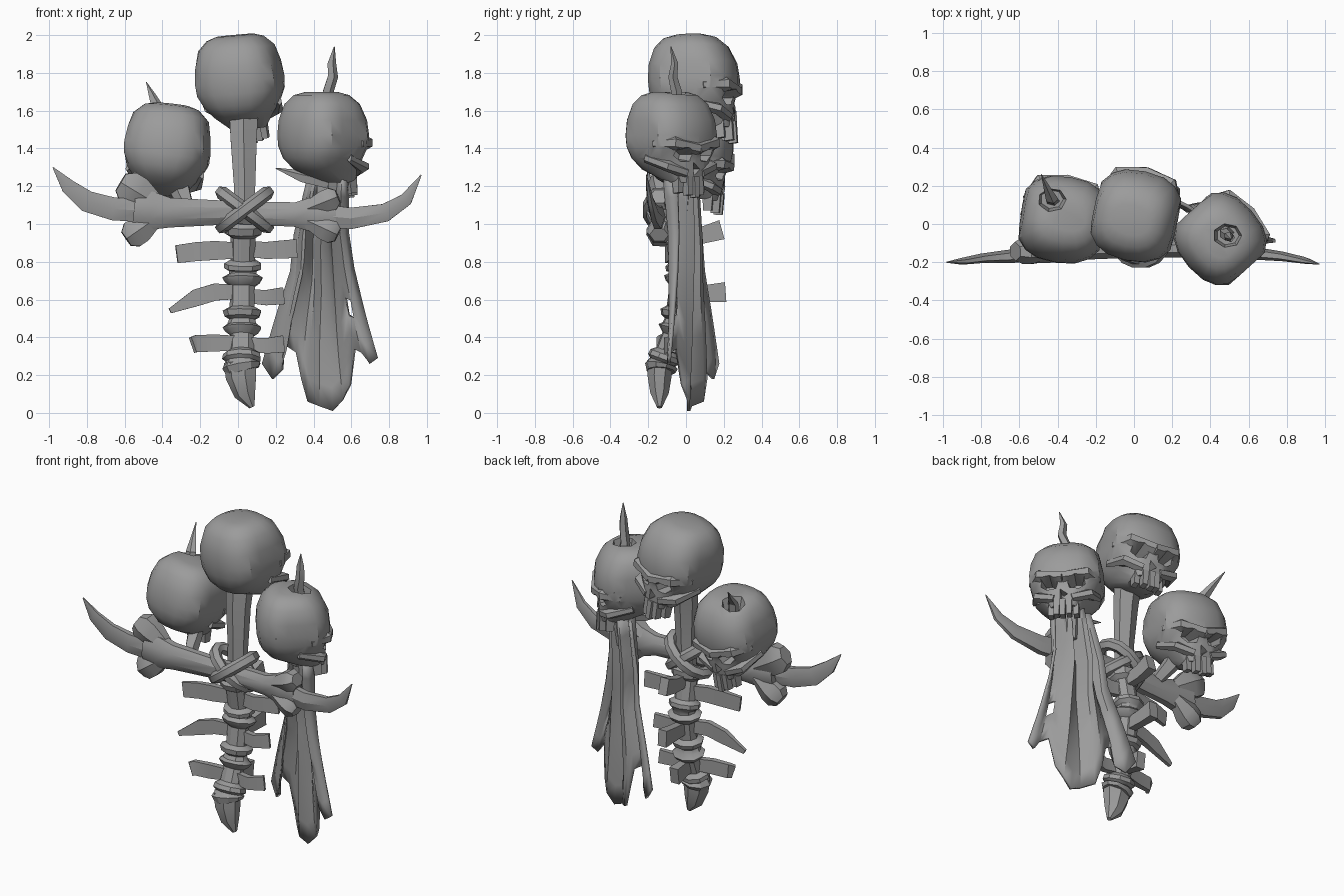
import bpy, bmesh, math
from mathutils import Vector, Matrix

if "Cube" in bpy.data.objects:
    bpy.data.objects.remove(bpy.data.objects["Cube"])

bone = bpy.data.materials.new("bone_grey")
bone.diffuse_color = (0.33, 0.33, 0.33, 1)
bone.use_nodes = True
bone.node_tree.nodes["Principled BSDF"].inputs["Base Color"].default_value = bone.diffuse_color


def finish(name, bm):
    bmesh.ops.recalc_face_normals(bm, faces=bm.faces)
    me = bpy.data.meshes.new(name)
    bm.to_mesh(me)
    bm.free()
    me.materials.append(bone)
    ob = bpy.data.objects.new(name, me)
    bpy.context.collection.objects.link(ob)
    return ob


def loft(bm, rings, closed=False):
    """Skin a list of point rings; cap the ends unless closed."""
    vr = [[bm.verts.new(p) for p in r] for r in rings]
    n = len(vr[0])
    pairs = list(zip(vr, vr[1:])) + ([(vr[-1], vr[0])] if closed else [])
    for a, b in pairs:
        for i in range(n):
            j = (i + 1) % n
            bm.faces.new((a[i], a[j], b[j], b[i]))
    if not closed:
        bm.faces.new(vr[0])
        bm.faces.new(vr[-1])


def sweep(bm, pts, radii, sides=6, ref=(0, 1, 0), closed=False):
    """Tube along pts; radii = (across, along ref). Four sides give half sizes."""
    pts = [Vector(p) for p in pts]
    n, rings = len(pts), []
    k4 = 1.414 if sides == 4 else 1
    for k, p in enumerate(pts):
        a = pts[(k - 1) % n] if closed else pts[max(k - 1, 0)]
        b = pts[(k + 1) % n] if closed else pts[min(k + 1, n - 1)]
        t = (b - a).normalized()
        s = t.cross(Vector(ref)).normalized()
        v = s.cross(t)
        rs, rv = radii[k][0] * k4, radii[k][1] * k4
        ang = [2 * math.pi * (i + .5) / sides for i in range(sides)]
        rings.append([p + s * rs * math.cos(q) + v * rv * math.sin(q) for q in ang])
    loft(bm, rings, closed)


def tube(name, pts, radii, **kw):
    bm = bmesh.new()
    sweep(bm, pts, radii, **kw)
    return finish(name, bm)


def cut(ob, cutter, op='DIFFERENCE'):
    m = ob.modifiers.new("cut", 'BOOLEAN')
    m.operation, m.object, m.solver = op, cutter, 'EXACT'
    bpy.context.view_layer.objects.active = ob
    bpy.ops.object.modifier_apply(modifier=m.name)
    bpy.data.objects.remove(cutter)


# ---- skull: cranium rings of (z, half width, back, front), flattened temples
def make_cranium():
    prof = [(.228, .1, -.1, .05), (.212, .15, -.16, .11), (.165, .2, -.205, .165), (.08, .23, -.235, .205),
            (0, .24, -.24, .215), (-.06, .235, -.235, .21), (-.12, .2, -.22, .19), (-.18, .15, -.17, .19),
            (-.25, .09, .0, .185)]
    rings = []
    for z, w, yb, yf in prof:
        r = []
        for i in range(18):
            q = 2 * math.pi * (i + .5) / 18
            c, s = math.cos(q), math.sin(q)
            se = lambda v: math.copysign(abs(v) ** .8, v)
            x = max(-.215, min(.215, w * se(c)))
            r.append((x, (yf + yb) / 2 + (yf - yb) / 2 * se(s), z))
        rings.append(r)
    bm = bmesh.new()
    loft(bm, rings)
    ob = finish("cranium", bm)
    for sx in (-1, 1):
        # brow ridge and cheekbone merged into the cranium
        cut(ob, tube("brow", [(sx * .2, .07, -.045), (sx * .14, .17, -.04), (sx * -.005, .195, -.07)],
                     [(.025, .025), (.045, .04), (.045, .035)], sides=6, ref=(0, 0, 1)), 'UNION')
        cut(ob, tube("cheek", [(sx * .2, .0, -.12), (sx * .15, .135, -.165), (sx * .05, .165, -.2)],
                     [(.012, .025), (.045, .03), (.03, .03)], sides=6, ref=(0, 0, 1)), 'UNION')
    for sx in (-1, 1):      # eye sockets
        cut(ob, tube("socket", [(sx * .08, .10, -.105), (sx * .094, .30, -.105)],
                     [(.04, .025), (.088, .055)], ref=(-sx * .3, 0, 1)))
    # nose opening
    cut(ob, tube("nose", [(0, .13, -.18), (0, .28, -.18)], [(.025, .03), (.04, .055)],
                 sides=3, ref=(0, 0, 1)))
    return ob


def make_teeth():
    bm = bmesh.new()
    for i in range(-2, 3):
        y, l = .17 - .012 * i * i, .33 - .012 * abs(i)
        sweep(bm, [(i * .037, y, -.22), (i * .039, y + .01, -l)],
              [(.018, .028), (.016, .022)], sides=4)
    return finish("teeth", bm)


cranium, teeth = make_cranium(), make_teeth()
placing = {  # position, scale, yaw, pitch, roll
    "middle": ((.012, .055, 1.762), (1.0, 1.05, 1.05), -12, 3, -5),
    "left": ((-.372, .035, 1.4), (1, 1, 1), -8, -8, 6),
    "right": ((.46, -.07, 1.47), (.98, .97, 1), -48, 0, 0)}
skulls = {}
for side, (pos, sc, yaw, pitch, roll) in placing.items():
    rot = [Matrix.Rotation(math.radians(a), 4, ax) for a, ax in ((yaw, 'Z'), (pitch, 'X'), (roll, 'Y'))]
    mat = Matrix.Translation(pos) @ rot[0] @ rot[1] @ rot[2] @ Matrix.Diagonal((*sc, 1))
    for src, part in ((cranium, "cranium"), (teeth, "teeth")):
        me = src.data.copy()
        me.transform(mat)
        ob = bpy.data.objects.new(f"{side}_skull_{part}", me)
        bpy.context.collection.objects.link(ob)
        skulls[side, part] = ob
for ob in (cranium, teeth):
    bpy.data.objects.remove(ob)

# ---- spikes breaking through the two lower skulls
for side, x, y, z in (("left", -.43, .13, 1.6), ("right", .49, -.06, 1.68)):
    cut(skulls[side, "cranium"], tube("hole", [(x, y, z - .05), (x, y, z + .15)],
                                      [(.06, .05), (.11, .09)], sides=7))
tube("left_skull_spike", [(-.42, .11, 1.48), (-.43, .13, 1.62), (-.455, .19, 1.68), (-.485, .26, 1.75)],
     [(.035, .025), (.035, .025), (.02, .015), (.002, .002)], sides=5)
tube("right_skull_spike", [(.5, -.04, 1.56), (.475, -.05, 1.7), (.5, -.07, 1.78), (.495, -.06, 1.85), (.51, -.08, 1.94)],
     [(.04, .03), (.032, .03), (.03, .025), (.025, .02), (.002, .002)], sides=5)

# ---- upright and crosswise long bones
tube("upright_bone", [(.03, -.05, .98), (.035, -.05, 1.2), (.03, -.04, 1.45), (.03, -.02, 1.62)],
     [(.065, .05), (.065, .05), (.08, .06), (.09, .07)], sides=6)
tube("cross_bone", [(-.55, -.15, 1.08), (-.46, -.15, 1.07), (-.36, -.14, 1.06), (0, -.13, 1.06),
                    (.3, -.13, 1.05), (.42, -.13, 1.05), (.52, -.13, 1.05)],
     [(.1, .06), (.11, .06), (.085, .055), (.065, .05), (.07, .05), (.11, .055), (.11, .05)], sides=8)
for name, a, b, r in (("left_upper_knob", (-.42, 1.1), (-.57, 1.19), .1),
                      ("left_lower_knob", (-.42, 1.04), (-.55, .95), .085),
                      ("right_upper_knob", (.34, 1.07), (.49, 1.13), .07),
                      ("right_lower_knob", (.34, 1.03), (.49, .96), .07)):
    p = [Vector((a[0], -.13, a[1])), Vector((b[0], -.14, b[1]))]
    d = (p[1] - p[0]).normalized()
    tube(name, [p[0], p[1] - d * r * .5, p[1] + d * r * .15, p[1] + d * r * .6],
         [(r * .5, .04), (r, .07), (r, .07), (r * .6, .05)], sides=6)

# ---- claws at both ends
tube("left_claw", [(-.5, -.16, 1.07), (-.66, -.17, 1.08), (-.8, -.18, 1.12), (-.9, -.195, 1.2), (-.98, -.2, 1.3)],
     [(.07, .035), (.07, .035), (.065, .025), (.045, .018), (.003, .003)], sides=6)
tube("right_claw", [(.48, -.14, 1.04), (.6, -.15, 1.03), (.78, -.17, 1.06), (.89, -.19, 1.13), (.97, -.21, 1.26)],
     [(.07, .035), (.065, .035), (.055, .025), (.04, .018), (.003, .003)], sides=6)

# ---- crossed lashing
for k, sx in enumerate((-1, 1)):
    pts = []
    for i in range(14):
        q = 2 * math.pi * i / 14
        c = math.cos(q)
        pts.append((.035 + sx * .12 * c, -.09 - (.09 + .02 * k) * math.sin(q), 1.075 + .09 * c))
    tube(f"lashing_{k + 1}", pts, [(.037, .037)] * 14, sides=6, ref=(sx * -.6, 0, .8), closed=True)


def lerp(keys, v):
    for (a, fa), (b, fb) in zip(keys, keys[1:]):
        if v <= b:
            return fa + (fb - fa) * (v - a) / (b - a)
    return keys[-1][1]


# ---- spine
def spine(z):
    return (lerp([(0, .09), (.25, .02), (1.02, .03)], z),
            lerp([(0, -.15), (.25, -.13), (.45, -.06), (.75, -.02), (1.02, -.07)], z), z)


rows = [(1.01, .08), (.99, .11), (.95, .10), (.93, .068), (.81, .068), (.79, .1), (.765, .1), (.75, .075),
        (.735, .075), (.715, .11), (.69, .095), (.67, .068), (.56, .068), (.54, .105), (.51, .095), (.495, .07),
        (.47, .08), (.45, .105), (.43, .09), (.41, .064), (.33, .068), (.31, .1), (.285, .105), (.27, .085),
        (.25, .105), (.22, .09)]
tube("spine_column", [spine(z) for z, r in rows], [(r, r * .85) for z, r in rows], sides=9)
tube("tail_tip", [(.015, -.135, .27), (.02, -.14, .19), (.04, -.14, .1), (.075, -.14, .03)],
     [(.09, .07), (.085, .065), (.06, .05), (.015, .015)], sides=7)
# processes standing off the back of the spine
for i, (z, y, rise) in enumerate(((.93, .19, .04), (.63, .21, .01), (.37, .09, -.02))):
    x, yc, _ = spine(z)
    tube(f"spine_process_{i + 1}", [(x, yc, z), (x, y - .1, z + rise * .3), (x, y, z + rise)],
         [(.025, .035), (.025, .045), (.03, .052)], sides=4, ref=(0, 0, 1))
# ribs
for i, (zl, xl, dl, zr, xr, rl) in enumerate(((.86, -.325, -.02, .87, .31, .05), (.64, -.36, -.10, .62, .24, .045),
                                              (.37, -.24, -.01, .365, .24, .045))):
    x, y, _ = spine(zl)
    tube(f"left_rib_{i + 1}", [(x, y, zl), (-.12, y - .03, zl), (-.22, y - .04, zl + dl * .3), (xl, y - .06, zl + dl)],
         [(rl * .8, .02), (rl, .018), (rl, .015), (rl * (.3 if i == 1 else .95), .01)], sides=4)
    tube(f"right_rib_{i + 1}", [(x, y, zr), (.15, y - .01, zr - .01), (xr, y + .02, zr)],
         [(rl * .8, .02), (rl * .9, .018), (rl, .012)], sides=4)

# ---- neck pieces under the lower skulls
tube("right_neck", [(.49, -.02, 1.33), (.48, -.01, 1.22), (.47, -.01, 1.05)], [(.06, .05), (.07, .05), (.06, .03)], sides=6)
tube("right_neck_thorn", [(.48, -.06, 1.22), (.34, -.07, 1.25), (.2, -.07, 1.295)],
     [(.04, .03), (.035, .025), (.003, .003)], sides=5)
tube("left_neck", [(-.33, .02, 1.28), (-.3, -.02, 1.17), (-.27, -.1, 1.1)], [(.07, .05), (.055, .04), (.04, .04)], sides=5)

# ---- hanging torn cloth: columns as (across, hem height)
hem = [(0, .26), (.09, .18), (.17, .23), (.2, .36), (.29, .32), (.34, .18), (.4, .06), (.5, .035), (.61, .01),
       (.7, .07), (.76, .15), (.8, .34), (.86, .32), (.93, .26), (1, .29)]
left = [(0, .37), (.3, .3), (.5, .28), (.75, .2), (1, .13)]
right = [(0, .58), (.3, .58), (.5, .61), (.75, .67), (1, .74)]
NT = 10
bm = bmesh.new()
grid = []
for k in range(NT + 1):
    t, row = k / NT, []
    for u, h in hem:
        x = lerp(left, t) + (lerp(right, t) - lerp(left, t)) * u
        y = -.025 + .03 * t - .42 * (x - .48 - .02 * t)
        y += (.05 * math.sin(math.pi * u) - .025) * (1 - .5 * t)
        y += .055 * math.sin(6 * math.pi * u + 1) * (1 - .55 * t)
        row.append(bm.verts.new((x, y, 1.24 + (h - 1.24) * t)))
    grid.append(row)
for k in range(NT):
    for i in range(len(hem) - 1):
        if (k, i) != (7, 11):      # torn hole
            bm.faces.new((grid[k][i], grid[k][i + 1], grid[k + 1][i + 1], grid[k + 1][i]))
cloth = finish("torn_cloth", bm)
sol = cloth.modifiers.new("thickness", 'SOLIDIFY')
sol.thickness, sol.offset = .018, 0

# ---- smooth shading with kept edges
bpy.ops.object.select_all(action='DESELECT')
for ob in bpy.context.scene.objects:
    ob.select_set(True)
    bpy.context.view_layer.objects.active = ob
bpy.ops.object.shade_smooth_by_angle(angle=math.radians(32))
